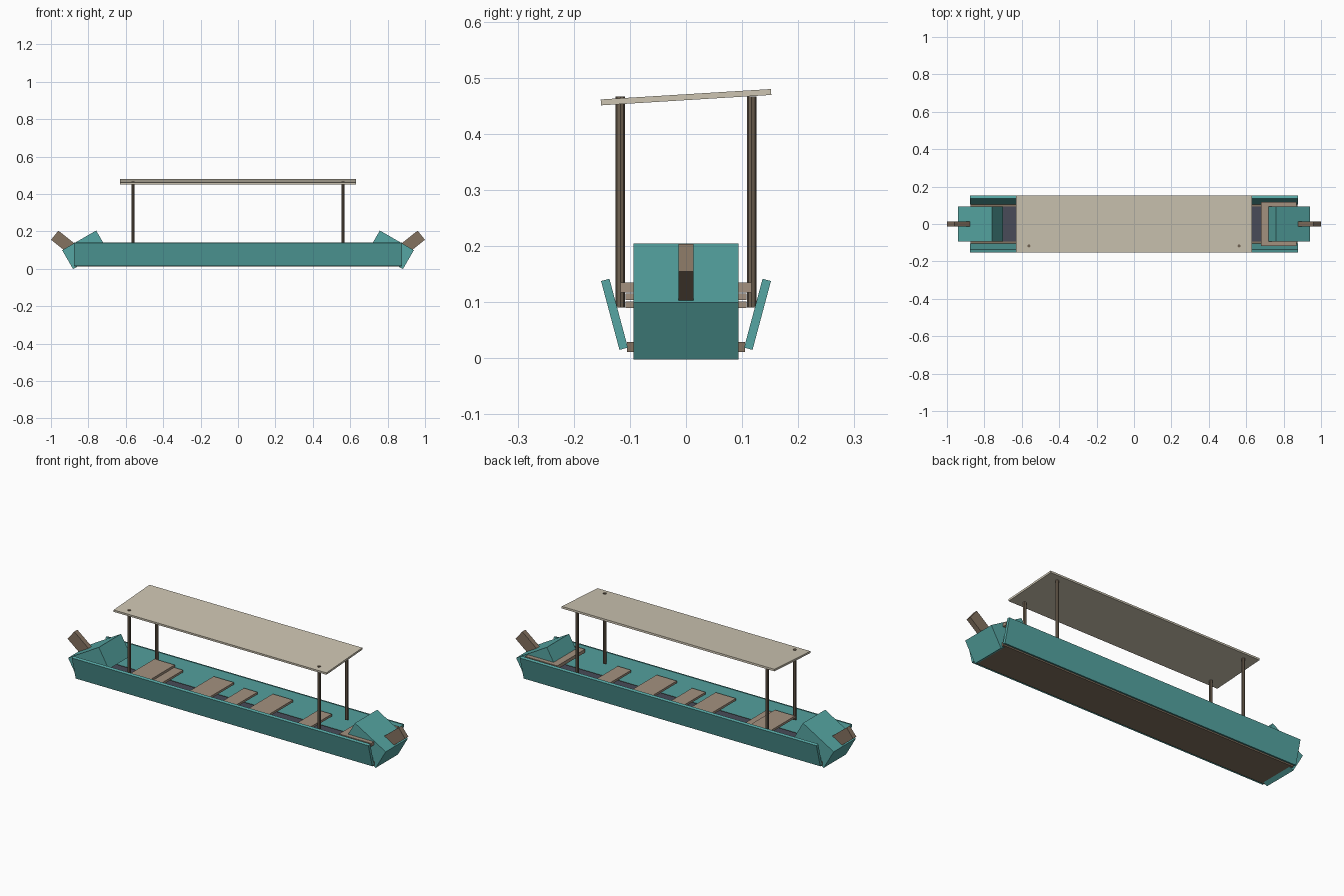
import bpy
import math

if "Cube" in bpy.data.objects:
    bpy.data.objects.remove(bpy.data.objects["Cube"])


def material(name, rgb):
    """Flat colour from sRGB 0-255 values."""
    m = bpy.data.materials.new(name)
    lin = [((c / 255 + 0.055) / 1.055) ** 2.4 for c in rgb]
    m.diffuse_color = (*lin, 1)
    m.use_nodes = True
    m.node_tree.nodes["Principled BSDF"].inputs["Base Color"].default_value = m.diffuse_color
    return m


TEAL = material("teal paint", (86, 166, 163))
CANVAS = material("beige canopy", (205, 197, 178))
SEAT = material("tan wood", (163, 145, 127))
STEM = material("brown wood", (132, 114, 96))
POST = material("dark post wood", (112, 98, 82))
FLOOR = material("slate floor", (72, 75, 88))


def box(name, centre, size, mat, rot=(0, 0, 0)):
    bpy.ops.mesh.primitive_cube_add(size=1, location=centre,
                                    rotation=[math.radians(a) for a in rot])
    ob = bpy.context.object
    ob.name = name
    ob.scale = size
    bpy.ops.object.transform_apply(location=False, rotation=False, scale=True)
    ob.data.materials.append(mat)
    return ob


# hull bottom and inner floor
box("hull_bottom", (0, 0, 0.02), (1.75, 0.21, 0.018), STEM)
box("floor_boards", (0, 0, 0.031), (1.66, 0.186, 0.008), FLOOR)

# flared side planks
for side, s in (("front", -1), ("back", 1)):
    box(side + "_hull_side", (0, s * 0.1275, 0.0785), (1.756, 0.0155, 0.127), TEAL,
        (-15 * s, 0, 0))

# tilted end blocks with stem posts
for end, s in (("left", -1), ("right", 1)):
    box(end + "_end_block", (s * 0.82, 0, 0.1015), (0.21, 0.188, 0.117), TEAL,
        (0, 30 * s, 0))
    box(end + "_stem_post", (s * 0.929, 0, 0.139), (0.13, 0.027, 0.0625), STEM,
        (0, -38.5 * s, 0))

# end deck, wide seats and narrow cross braces
box("end_deck", (0.775, 0, 0.126), (0.19, 0.234, 0.018), SEAT)
for i, x in enumerate((-0.51, -0.16, 0.19)):
    box(f"seat_{i + 1}", (x, 0, 0.11), (0.12, 0.216, 0.012), SEAT)
for i, x in enumerate((-0.44, 0, 0.44)):
    box(f"cross_brace_{i + 1}", (x, 0, 0.0955), (0.08, 0.216, 0.012), SEAT)

# canopy posts
for x in (-0.562, 0.562):
    for y in (-0.117, 0.117):
        bpy.ops.mesh.primitive_cylinder_add(vertices=8, radius=0.0085, depth=0.376,
                                            location=(x, y, 0.279))
        ob = bpy.context.object
        ob.name = "canopy_post"
        ob.data.materials.append(POST)

# sloping canopy
box("canopy_roof", (0, 0, 0.4655), (1.26, 0.304, 0.0105), CANVAS, (3.5, 0, 0))
